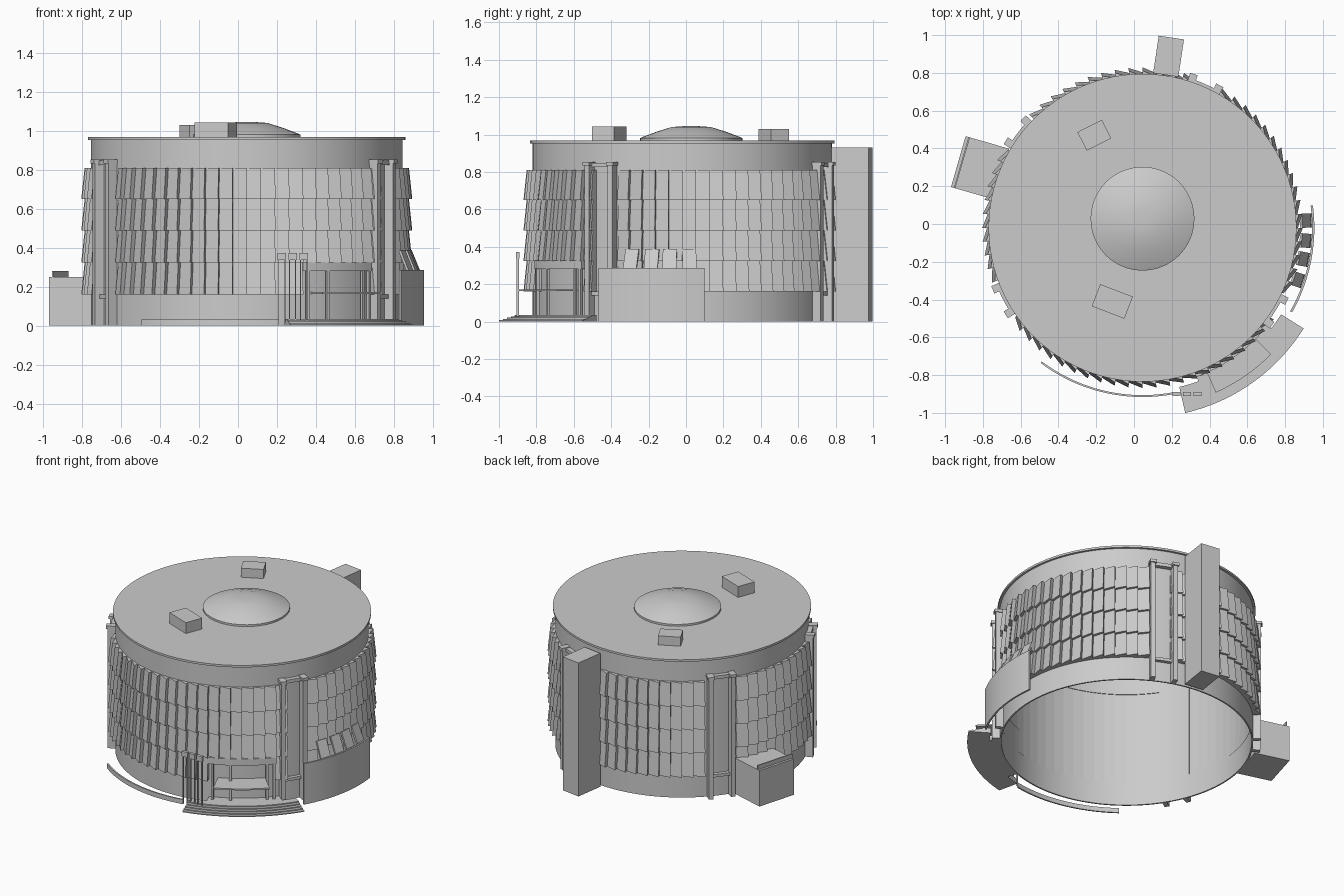
import bpy, bmesh
from math import radians, cos, sin, ceil
from mathutils import Vector, Matrix

if "Cube" in bpy.data.objects:
    bpy.data.objects.remove(bpy.data.objects["Cube"])

CX, CY = 0.045, -0.02      # axis of the drum
STEP = 5.0                 # degrees per facade panel


def pol(r, a, z):
    return Vector((CX + r * cos(radians(a)), CY + r * sin(radians(a)), z))


def finish(name, bm, smooth=False):
    bmesh.ops.recalc_face_normals(bm, faces=bm.faces)
    me = bpy.data.meshes.new(name)
    bm.to_mesh(me)
    bm.free()
    ob = bpy.data.objects.new(name, me)
    bpy.context.collection.objects.link(ob)
    if smooth:
        bpy.ops.object.select_all(action='DESELECT')
        bpy.context.view_layer.objects.active = ob
        ob.select_set(True)
        bpy.ops.object.shade_smooth_by_angle(angle=radians(25))
    return ob


def add_box(bm, loc, size, rot):
    m = Matrix.Translation(loc) @ rot @ Matrix.Diagonal((*size, 1))
    bmesh.ops.create_cube(bm, size=1, matrix=m)


def box(name, x, y, z0, z1, sx, sy, deg):
    bm = bmesh.new()
    add_box(bm, Vector((x, y, (z0 + z1) / 2)), (sx, sy, z1 - z0), Matrix.Rotation(radians(deg), 4, 'Z'))
    return finish(name, bm)


def add_sector(bm, r0, r1, a0, a1, z0, z1, step=2.5):
    """Curved block between two radii; a full turn gives a ring."""
    full = a1 - a0 >= 360
    n = ceil((a1 - a0) / step)
    rings = []
    for i in range(n if full else n + 1):
        a = a0 + (a1 - a0) * i / n
        rings.append([bm.verts.new(pol(r, a, z)) for r, z in ((r0, z0), (r1, z0), (r1, z1), (r0, z1))])
    for i in range(n):
        p, q = rings[i], rings[(i + 1) % len(rings)]
        for k in range(4):
            bm.faces.new((p[k], p[(k + 1) % 4], q[(k + 1) % 4], q[k]))
    if not full:
        bm.faces.new(rings[0])
        bm.faces.new(rings[-1])


def sector(name, *args):
    bm = bmesh.new()
    add_sector(bm, *args)
    return finish(name, bm, True)


def lathe(name, cx, cy, profile, n):
    bm = bmesh.new()
    vs = [bm.verts.new((cx + r, cy, z)) for r, z in profile]
    es = [bm.edges.new(e) for e in zip(vs, vs[1:])]
    bmesh.ops.spin(bm, geom=vs + es, cent=(cx, cy, 0), axis=(0, 0, 1), angle=radians(360), steps=n)
    bmesh.ops.remove_doubles(bm, verts=bm.verts, dist=1e-4)
    return finish(name, bm, True)


# main drum: hollow base, upper band, roof disc and low dome
sector("base_wall", 0.79, 0.80, 0, 360, 0, 0.165)
sector("upper_band", 0.79, 0.80, 0, 360, 0.805, 0.957)
lathe("roof", CX, CY, [(0, 0.953), (0.815, 0.953), (0.815, 0.967), (0, 0.967)], 96)
lathe("dome", CX, 0.028, [(0.275, 0.96), (0.275, 0.98), (0.265, 0.985), (0.185, 1.015),
                          (0.105, 1.04), (0.05, 1.044), (0, 1.046)], 40)
box("roof_unit_back", -0.21, 0.47, 0.96, 1.03, 0.145, 0.11, 27)
box("roof_unit_front", -0.115, -0.41, 0.96, 1.043, 0.185, 0.125, -21)

# facade of overlapping wedge panels, four rows
BAYS = (66.5, 142.5, 207.5, 328)
ROWS = (0.16, 0.325, 0.488, 0.65, 0.81)
bm = bmesh.new()
for i in range(72):
    a0, a1 = i * STEP, (i + 1) * STEP
    mid = a0 + STEP / 2
    if any(abs(mid - b) < 5.1 for b in BAYS):
        continue
    for row in range(4):
        if row == 0 and 291 < mid < 322:
            continue
        z0, z1 = ROWS[row], ROWS[row + 1]
        ring = [[bm.verts.new(pol(r, a, z)) for r, a in ((0.795, a0), (ra, a0), (rb, a1), (0.795, a1))]
                for z, ra, rb in ((z0, 0.823, 0.849), (z1, 0.804, 0.832))]
        lo, hi = ring
        bm.faces.new(lo)
        bm.faces.new(hi)
        for k in range(4):
            bm.faces.new((lo[k], lo[(k + 1) % 4], hi[(k + 1) % 4], hi[k]))
finish("facade_panels", bm)

# vertical bays: wall strip, two posts, head and sill beams
strips, posts = bmesh.new(), bmesh.new()
for b in BAYS:
    add_sector(strips, 0.79, 0.80, b - 7.5, b + 7.5, 0.16, 0.81)
    for d in (-5, 5):
        rot = Matrix.Rotation(radians(b + d), 4, 'Z')
        add_box(posts, pol(0.825, b + d, 0.42), (0.05, 0.03, 0.84), rot)
        add_box(posts, pol(0.828, b + d, 0.843), (0.06, 0.042, 0.02), rot)
    add_sector(posts, 0.80, 0.83, b - 4.5, b + 4.5, 0.825, 0.848)
    add_sector(posts, 0.80, 0.825, b - 4.5, b + 4.5, 0.14, 0.16)
finish("bay_walls", strips, True)
finish("bay_posts", posts)

# back stair tower and side annex with parapet
box("stair_tower", 0.183, 0.888, 0, 0.93, 0.135, 0.20, -8.5)
box("annex", -0.815, 0.297, 0, 0.25, 0.24, 0.28, -16)
box("annex_parapet", -0.911, 0.325, 0.25, 0.28, 0.008, 0.28, -16)

# entrance: steps, wall, canopy band, thin awning and columns
bm = bmesh.new()
for i in range(5):
    add_sector(bm, 0.865, 1.006 - i * 0.022, 283, 328, i * 0.007, (i + 1) * 0.007)
add_sector(bm, 0.80, 0.866, 290, 322, 0, 0.035)
finish("entrance_steps", bm)
sector("entrance_wall", 0.79, 0.80, 289, 323, 0.16, 0.33)
sector("entrance_lintel", 0.80, 0.84, 290, 320, 0.28, 0.326)
sector("entrance_awning", 0.80, 0.955, 294, 315.5, 0.162, 0.172)
bm = bmesh.new()
for r, a in ((0.835, 292), (0.83, 300), (0.825, 316), (0.83, 319)):
    add_box(bm, pol(r, a, 0.16), (0.016, 0.016, 0.25), Matrix.Rotation(radians(a), 4, 'Z'))
finish("entrance_columns", bm)

# three sign boxes on paired poles beside the steps
bm = bmesh.new()
for x in (0.225, 0.28, 0.337):
    add_box(bm, Vector((x, -0.90, 0.355)), (0.043, 0.02, 0.036), Matrix())
    for s in (-1, 1):
        add_box(bm, Vector((x + s * 0.016, -0.90, 0.18)), (0.005, 0.012, 0.33), Matrix())
finish("sign_stands", bm)

# low kerb arc and curved screen wall on the right
sector("kerb", 0.886, 0.896, 233, 280.5, 0, 0.032)
sector("screen_wall", 0.898, 0.91, -29.5, 7.5, 0, 0.285)

# slanted boards leaning between screen wall and facade
bm = bmesh.new()
for a in (-18.5, -11, -4.5, 2.5):
    lo, hi = pol(0.89, a, 0.14), pol(0.84, a, 0.385)
    mid = pol(0.885, a, 0.275)
    for p, q in ((lo, mid), (mid, hi)):
        d = q - p
        tilt = d.to_track_quat('Z', 'Y')
        t = Vector((-sin(radians(a)), cos(radians(a)), 0))
        zax = d.normalized()
        rot = Matrix((t.cross(zax), t, zax)).transposed().to_4x4()
        add_box(bm, (p + q) / 2, (0.012, 0.075, d.length), rot)
finish("leaning_boards", bm)
